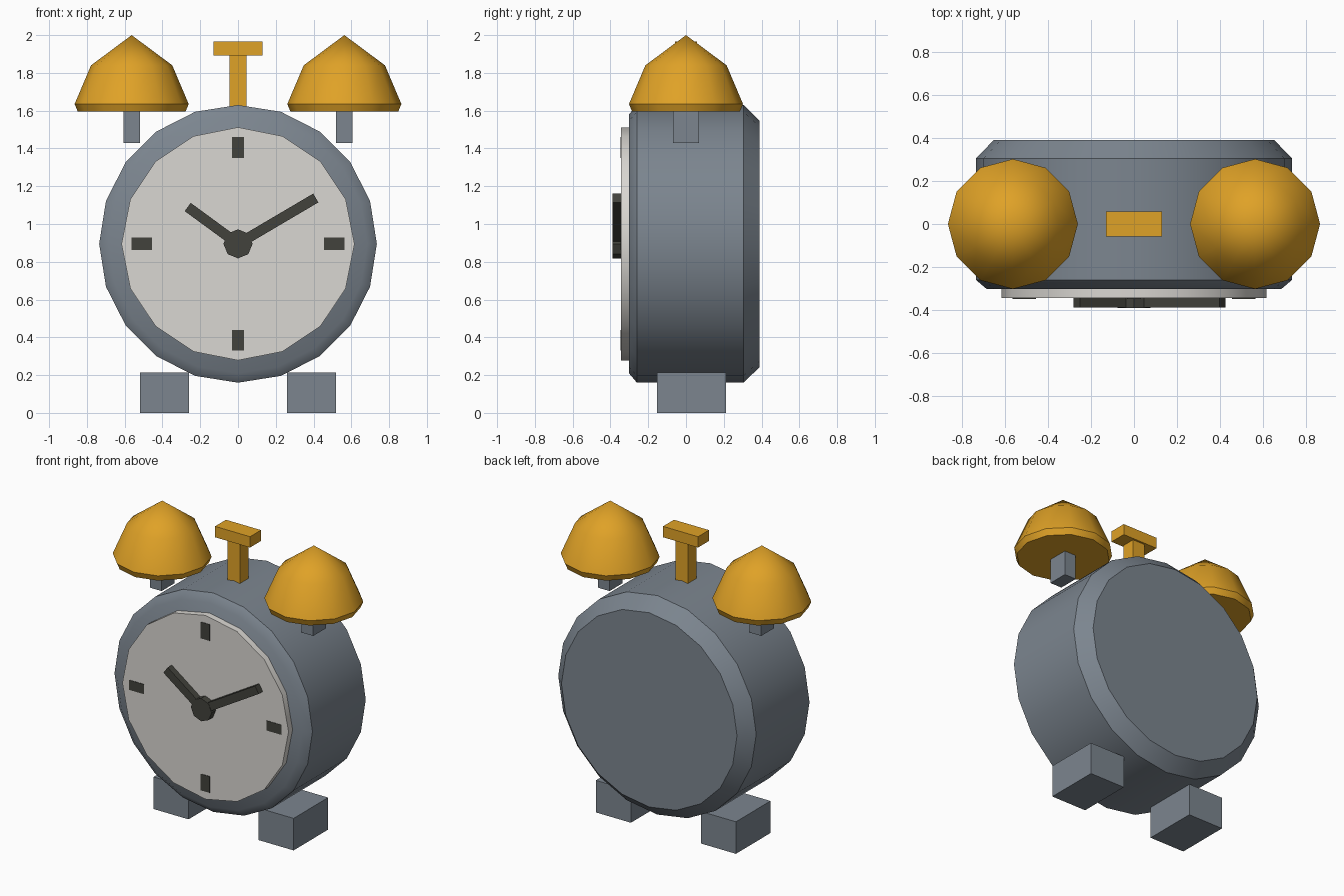
import bpy, bmesh, math
from mathutils import Matrix, Vector

if "Cube" in bpy.data.objects:
    bpy.data.objects.remove(bpy.data.objects["Cube"], do_unlink=True)


def material(name, rgb):
    mat = bpy.data.materials.new(name)
    mat.use_nodes = True
    mat.diffuse_color = (*rgb, 1)
    mat.node_tree.nodes["Principled BSDF"].inputs["Base Color"].default_value = (*rgb, 1)
    return mat


GREY = material("slate grey", (0.2, 0.235, 0.275))
GOLD = material("warm gold", (0.74, 0.36, 0.02))
WHITE = material("off white", (0.70, 0.68, 0.645))
DARK = material("charcoal", (0.055, 0.055, 0.045))

CENTRE = 0.895       # height of the dial centre
DIAL_Y = -0.345      # front plane of the dial


def finish(bm, name, mat, smooth=None):
    bmesh.ops.recalc_face_normals(bm, faces=bm.faces)
    mesh = bpy.data.meshes.new(name)
    bm.to_mesh(mesh)
    bm.free()
    mesh.materials.append(mat)
    obj = bpy.data.objects.new(name, mesh)
    bpy.context.collection.objects.link(obj)
    if smooth:
        bpy.ops.object.select_all(action='DESELECT')
        obj.select_set(True)
        bpy.context.view_layer.objects.active = obj
        bpy.ops.object.shade_smooth_by_angle(angle=math.radians(smooth))
    return obj


def lathe(name, profile, sides, mat, place, smooth=None):
    """Turn (radius, height) points around local z; end points are capped or closed to a tip."""
    bm = bmesh.new()
    rings = []
    for r, h in profile:
        angles = [math.tau * i / sides for i in range(sides)]
        rings.append([bm.verts.new((r * math.cos(a), r * math.sin(a), h)) for a in angles])
    for low, high in zip(rings, rings[1:]):
        for i in range(sides):
            j = (i + 1) % sides
            bm.faces.new((low[i], low[j], high[j], high[i]))
    for ring, (r, h) in ((rings[0], profile[0]), (rings[-1], profile[-1])):
        if r > 0:
            bm.faces.new(ring)
    bmesh.ops.remove_doubles(bm, verts=bm.verts, dist=1e-5)
    bm.transform(place)
    return finish(bm, name, mat, smooth)


def box(name, low, high, mat, place=Matrix()):
    bm = bmesh.new()
    bmesh.ops.create_cube(bm, size=1)
    low, high = Vector(low), Vector(high)
    size = high - low
    bm.transform(place @ Matrix.Translation((low + high) / 2) @ Matrix.Diagonal((*size, 1)))
    return finish(bm, name, mat)


# Local z of these turned parts points to the back (+y)
to_back = Matrix.Translation((0, 0, CENTRE)) @ Matrix.Rotation(-math.pi / 2, 4, 'X')

# Case, dial and hub
lathe("case", [(0.685, -0.302), (0.735, -0.26), (0.735, 0.305), (0.652, 0.39)],
      20, GREY, to_back, 41)
lathe("dial", [(0.617, DIAL_Y), (0.617, -0.28)], 16, WHITE, to_back, 30)
lathe("hand_hub", [(0.077, -0.39), (0.077, DIAL_Y)], 8, DARK, to_back)


def on_dial(degrees):
    """Local x runs outward along the dial at this angle."""
    return Matrix.Translation((0, 0, CENTRE)) @ Matrix.Rotation(-math.radians(degrees), 4, 'Y')


# Hands and hour marks
for name, angle, length in (("minute_hand", 30.5, 0.478), ("hour_hand", 143.8, 0.33)):
    box(name, (0, -0.388, -0.027), (length, DIAL_Y, 0.027), DARK, on_dial(angle))
for name, angle in (("right", 180), ("top", 90), ("left", 0), ("bottom", 270)):
    box("hour_mark_" + name, (0.455, DIAL_Y - 0.003, -0.033), (0.565, DIAL_Y + 0.003, 0.033),
        DARK, on_dial(angle))

# Feet, bell posts and bells on both sides
for side, s in (("left", 1), ("right", -1)):
    foot = Matrix.Translation((s * 0.39, 0.03, 0))
    box("foot_" + side, (-0.13, -0.183, 0), (0.13, 0.183, 0.215), GREY, foot)
    at_bell = Matrix.Translation((s * 0.563, 0, 0))
    box("bell_post_" + side, (-0.043, -0.068, 1.43), (0.043, 0.068, 1.62), GREY, at_bell)
    lathe("bell_" + side, [(0.285, 1.595), (0.302, 1.635), (0.215, 1.84), (0, 2.0)],
          12, GOLD, at_bell, 41)

# Hammer between the bells
box("hammer_stem", (-0.045, -0.045, 1.59), (0.045, 0.045, 1.895), GOLD)
box("hammer_head", (-0.13, -0.058, 1.892), (0.13, 0.058, 1.965), GOLD)
